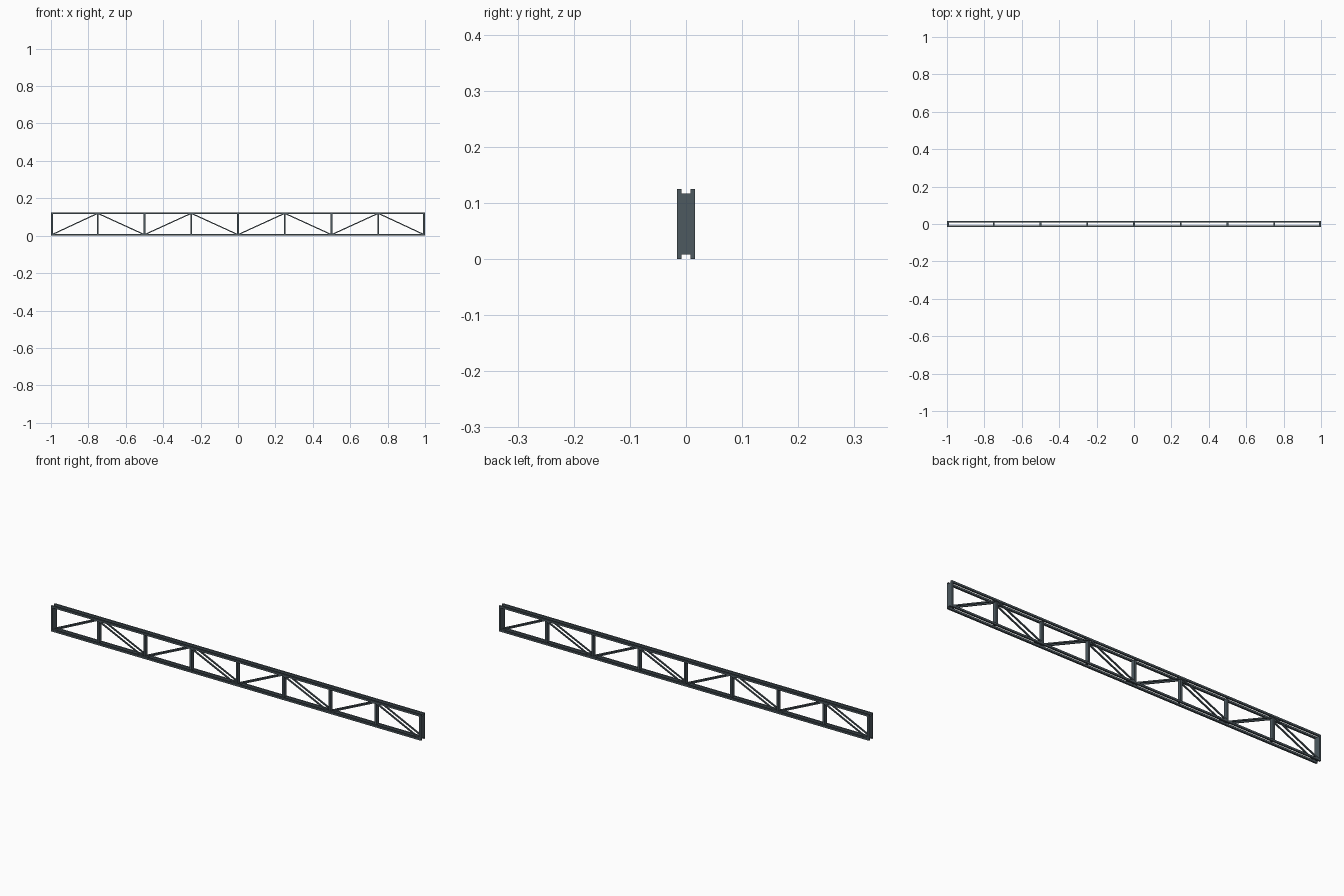
import bpy, bmesh, math
from mathutils import Matrix, Vector

if "Cube" in bpy.data.objects:
    bpy.data.objects.remove(bpy.data.objects["Cube"])

H = 0.125          # overall height
CH = 0.009         # chord bar size in z
CY = 0.0118        # chord centre offset in y
CW = 0.0084        # chord bar width in y


def make(name, bm, mat):
    me = bpy.data.meshes.new(name)
    bm.to_mesh(me)
    bm.free()
    ob = bpy.data.objects.new(name, me)
    bpy.context.collection.objects.link(ob)
    me.materials.append(mat)
    return ob


def box(bm, center, size, pitch=0.0):
    m = (Matrix.Translation(center) @ Matrix.Rotation(pitch, 4, 'Y')
         @ Matrix.Diagonal((*size, 1)))
    bmesh.ops.create_cube(bm, size=1, matrix=m)


def post(bm, x, half, thick):
    # Vertical with small chamfered corners where it meets the chords
    c, z0, z1 = 0.002, CH - 0.001, H - CH + 0.001
    prof = [(-half, z0 + c), (-half + c, z0), (half - c, z0), (half, z0 + c),
            (half, z1 - c), (half - c, z1), (-half + c, z1), (-half, z1 - c)]
    vs = [bm.verts.new((x - thick / 2, y, z)) for y, z in prof]
    f = bm.faces.new(vs)
    r = bmesh.ops.extrude_face_region(bm, geom=[f])
    bmesh.ops.translate(bm, vec=(thick, 0, 0),
                        verts=[v for v in r['geom'] if isinstance(v, bmesh.types.BMVert)])
    bmesh.ops.recalc_face_normals(bm, faces=bm.faces)


steel = bpy.data.materials.new("dark_steel")
steel.diffuse_color = (0.075, 0.1, 0.115, 1)
steel.use_nodes = True
steel.node_tree.nodes["Principled BSDF"].inputs["Base Color"].default_value = steel.diffuse_color

# Paired top and bottom chords
for name, z in (("bottom_chords", CH / 2), ("top_chords", H - CH / 2)):
    bm = bmesh.new()
    for s in (-1, 1):
        box(bm, (0, s * CY, z), (2, CW, CH))
    make(name, bm, steel)

# Full-width end posts
bm = bmesh.new()
for s in (-1, 1):
    box(bm, (s * 0.995, 0, H / 2), (0.01, 0.032, H - 2 * CH + 0.002))
make("end_posts", bm, steel)

# Inner posts between the chords
bm = bmesh.new()
for i in range(-3, 4):
    post(bm, i * 0.25, 0.0095, 0.01)
make("inner_posts", bm, steel)

# Zigzag diagonals, doubled front and back
bm = bmesh.new()
nodes = [Vector((-0.995 if i == 0 else 0.995 if i == 8 else -1 + i * 0.25, 0,
                 CH * 0.6 if i % 2 == 0 else H - CH * 0.6)) for i in range(9)]
for a, b in zip(nodes, nodes[1:]):
    d = b - a
    for s in (-1, 1):
        box(bm, (a + b) / 2 + Vector((0, s * 0.0115, 0)),
            (d.length, 0.006, 0.006), -math.atan2(d.z, d.x))
make("diagonals", bm, steel)
